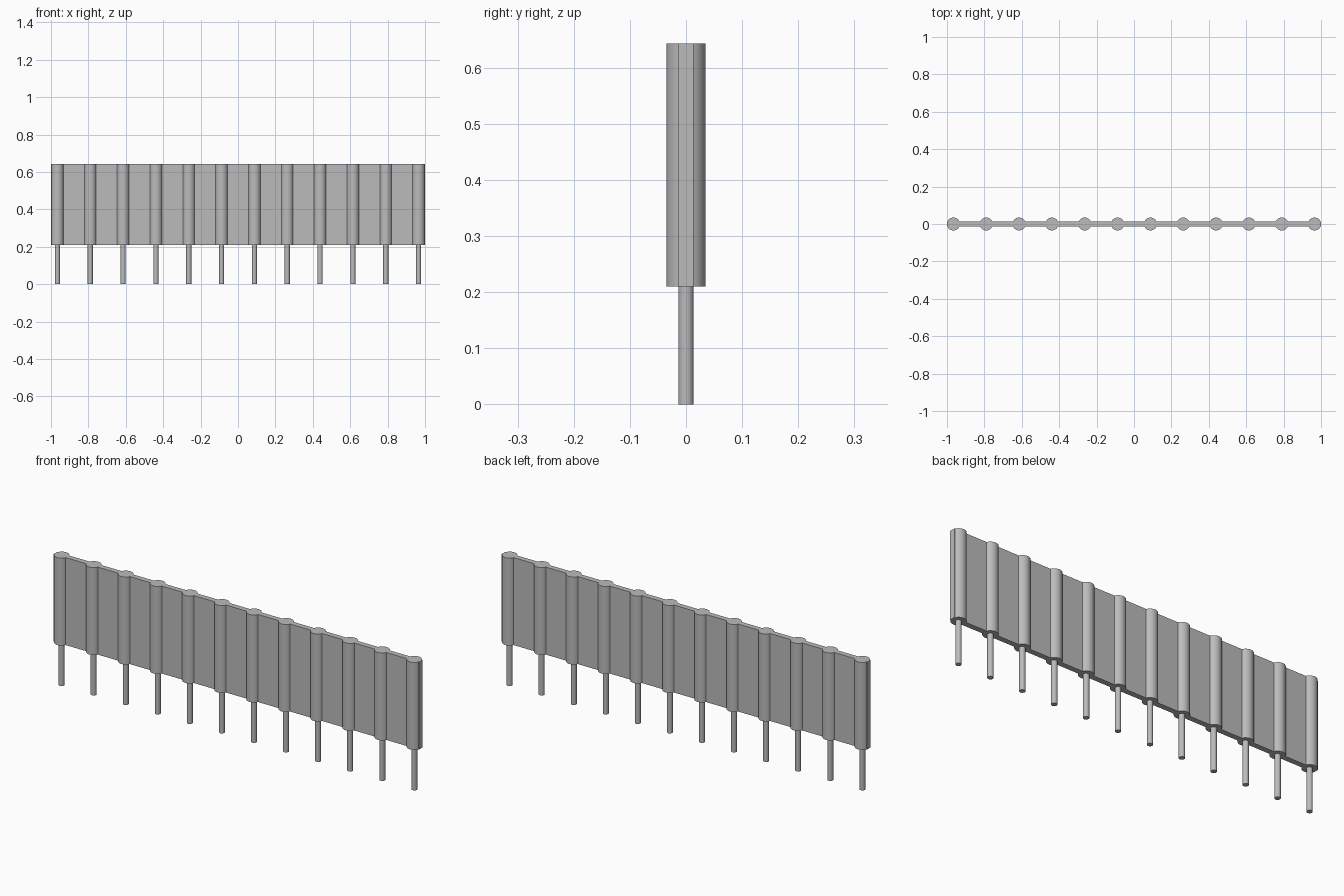
import bpy, bmesh, math

if "Cube" in bpy.data.objects:
    bpy.data.objects.remove(bpy.data.objects["Cube"], do_unlink=True)

COUNT, SPAN = 12, 0.9655          # pins in the row, centre of the last one
R_BARREL, R_PIN, HALF_WEB = 0.0345, 0.0135, 0.0135
Z_BODY, Z_TOP = 0.21, 0.643
centres = [-SPAN + 2 * SPAN * i / (COUNT - 1) for i in range(COUNT)]

grey = bpy.data.materials.new("light grey")
grey.use_nodes = True
colour = (0.5, 0.5, 0.5, 1)
grey.diffuse_color = colour
grey.node_tree.nodes["Principled BSDF"].inputs["Base Color"].default_value = colour


def finish(obj):
    if not obj.data.materials:
        obj.data.materials.append(grey)
    bpy.ops.object.select_all(action="DESELECT")
    obj.select_set(True)
    bpy.context.view_layer.objects.active = obj
    bpy.ops.object.shade_smooth_by_angle(angle=math.radians(30))


def front_outline(steps=16):
    """Thin wall with a round barrel bulging out at every pin."""
    start = math.asin(HALF_WEB / R_BARREL)
    points = [(-1, -HALF_WEB)]
    for cx in centres:
        for k in range(steps + 1):
            a = start + (math.pi - 2 * start) * k / steps
            points.append((cx - R_BARREL * math.cos(a), -R_BARREL * math.sin(a)))
    return points + [(1, -HALF_WEB)]


# Housing: mirrored outline extruded upwards
front = front_outline()
outline = front + [(x, -y) for x, y in reversed(front)]
bm = bmesh.new()
base = bm.faces.new([bm.verts.new((x, y, Z_BODY)) for x, y in outline])
top = bmesh.ops.extrude_face_region(bm, geom=[base], use_keep_orig=True)
for v in top["geom"]:
    if isinstance(v, bmesh.types.BMVert):
        v.co.z = Z_TOP
bmesh.ops.recalc_face_normals(bm, faces=bm.faces)
mesh = bpy.data.meshes.new("housing")
bm.to_mesh(mesh)
bm.free()
housing = bpy.data.objects.new("housing", mesh)
bpy.context.collection.objects.link(housing)
finish(housing)

# Pins below the housing
for i, cx in enumerate(centres):
    bpy.ops.mesh.primitive_cylinder_add(vertices=32, radius=R_PIN, depth=Z_BODY,
                                        location=(cx, 0, Z_BODY / 2))
    pin = bpy.context.object
    pin.name = f"pin_{i + 1}"
    finish(pin)
